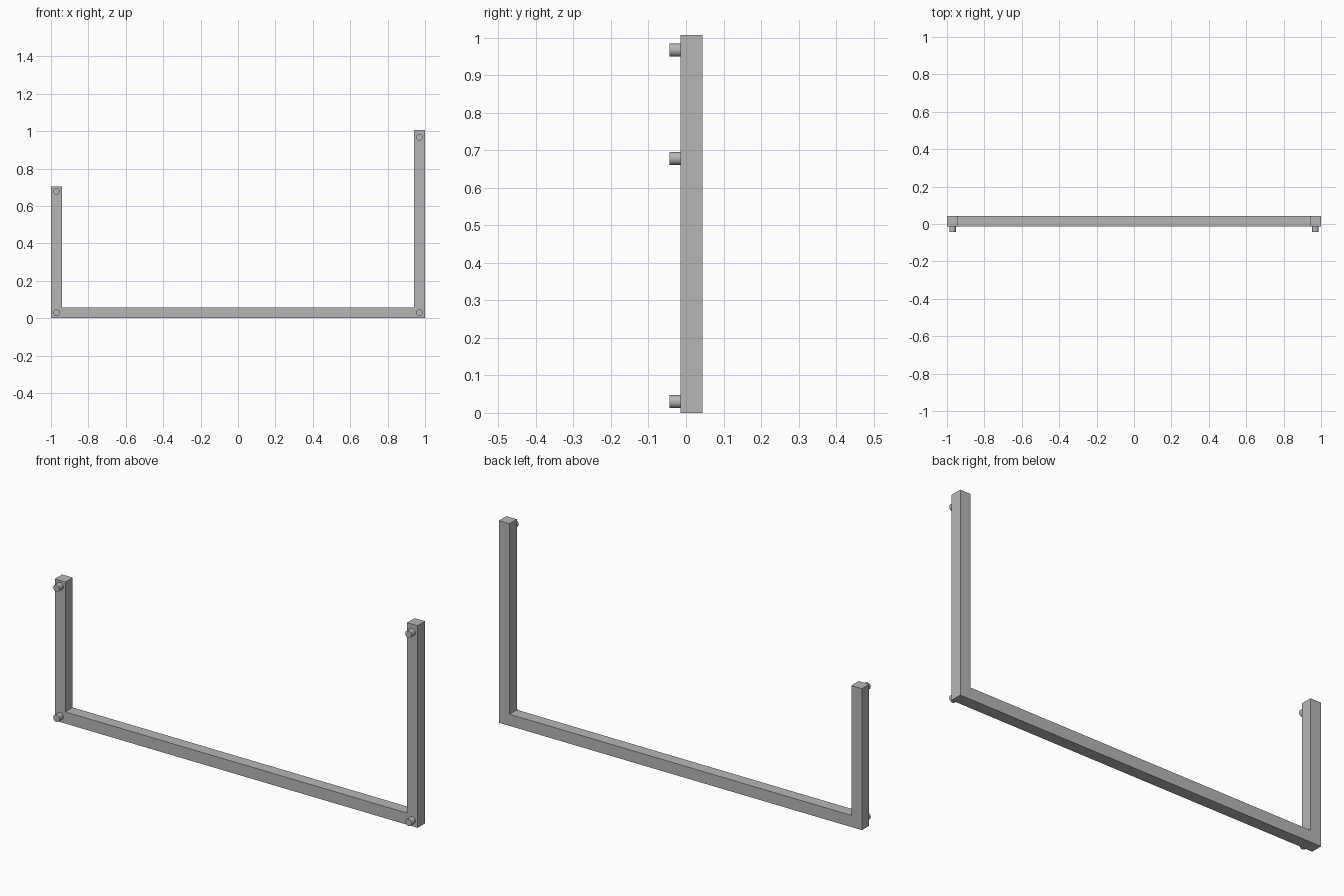
import bpy
import bmesh
from math import pi
from mathutils import Matrix, Vector

cube = bpy.data.objects.get("Cube")
if cube:
    bpy.data.objects.remove(cube, do_unlink=True)

BAR = 0.058                      # square bar thickness
FRONT, BACK = -0.014, 0.044      # bar faces in depth
SHORT, TALL = 0.705, 1.007       # post heights
PEG_R, PEG_LEN, PEG_INSET = 0.0175, 0.03, 0.03

grey = bpy.data.materials.new("grey metal")
grey.use_nodes = True
grey.diffuse_color = (0.47, 0.47, 0.47, 1)
grey.node_tree.nodes["Principled BSDF"].inputs["Base Color"].default_value = grey.diffuse_color


def add_object(name, bm):
    bmesh.ops.recalc_face_normals(bm, faces=bm.faces[:])
    mesh = bpy.data.meshes.new(name)
    bm.to_mesh(mesh)
    bm.free()
    mesh.materials.append(grey)
    obj = bpy.data.objects.new(name, mesh)
    bpy.context.collection.objects.link(obj)
    return obj


# U-shaped frame: one outline pushed back through its depth
inner = 1 - BAR
outline = [(-1, 0), (1, 0), (1, TALL), (inner, TALL),
           (inner, BAR), (-inner, BAR), (-inner, SHORT), (-1, SHORT)]
bm = bmesh.new()
face = bm.faces.new([bm.verts.new((x, FRONT, z)) for x, z in outline])
pushed = bmesh.ops.extrude_face_region(bm, geom=[face], use_keep_orig=True)
moved = [v for v in pushed["geom"] if isinstance(v, bmesh.types.BMVert)]
bmesh.ops.translate(bm, verts=moved, vec=Vector((0, BACK - FRONT, 0)))
add_object("frame", bm)


# Round mounting pegs on the front, at both ends of each post
def add_peg(name, x, z):
    bm = bmesh.new()
    place = Matrix.Translation((x, FRONT - PEG_LEN / 2, z)) @ Matrix.Rotation(pi / 2, 4, "X")
    bmesh.ops.create_cone(bm, cap_ends=True, segments=32, radius1=PEG_R,
                          radius2=PEG_R, depth=PEG_LEN, matrix=place)
    for f in bm.faces:
        f.smooth = len(f.verts) == 4
    for e in bm.edges:
        e.smooth = all(f.smooth for f in e.link_faces)
    add_object(name, bm)


for side, sign, height in (("right", -1, SHORT), ("left", 1, TALL)):
    x = sign * (1 - PEG_INSET)
    add_peg(side + "_lower_peg", x, PEG_INSET)
    add_peg(side + "_upper_peg", x, height - 0.04 if sign > 0 else height - 0.027)
